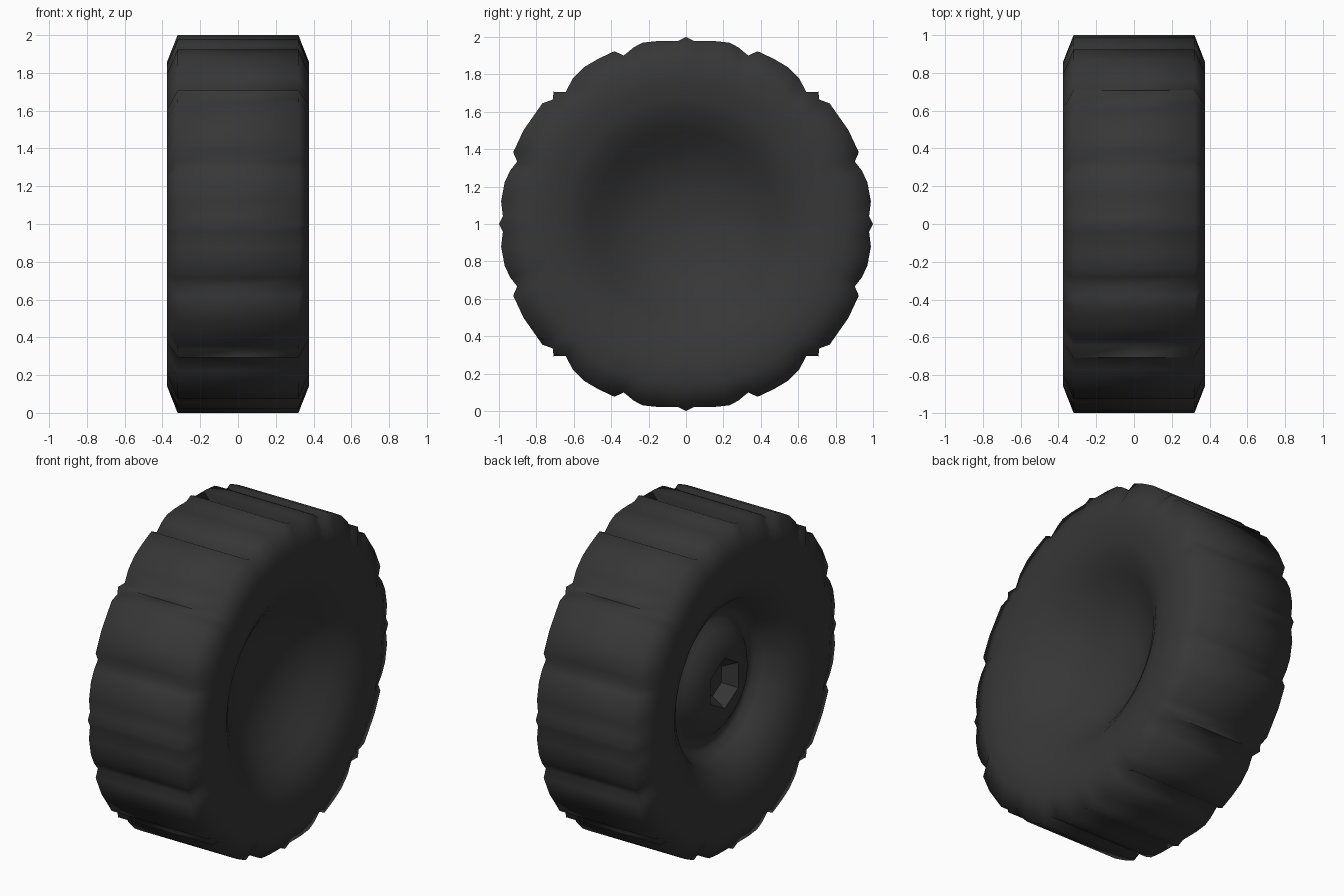
import bpy, bmesh, math

if "Cube" in bpy.data.objects:
    bpy.data.objects.remove(bpy.data.objects["Cube"])

rubber = bpy.data.materials.new("dark_rubber")
rubber.diffuse_color = (0.038, 0.038, 0.038, 1)
rubber.use_nodes = True
rubber.node_tree.nodes["Principled BSDF"].inputs["Base Color"].default_value = rubber.diffuse_color

# Lugs: (angle from top, radius) for a quarter turn, mirrored to all four
quarter = [(0, 1.0), (2.5, .98), (9, .99), (13.5, .997), (16.5, .985), (20.3, .96),
           (22.5, 1.0), (28, 1.0), (33, 1.0), (38, .985), (42.3, .955), (45, 1.0),
           (47, .975), (50, 1.003), (60, 1.003), (67.5, 1.0), (69.7, .962),
           (73, .982), (77, .995), (83, .996), (87.5, .98), (90, 1.0)]
half = quarter + [(180 - a, s) for a, s in reversed(quarter[:-1])]
full = half + [(360 - a, s) for a, s in reversed(half[1:-1])]


def radius(angle, lug, r, w):
    """Weight above 0 blends towards the lugs, below 0 gives a hexagon."""
    if w < 0:
        return r * math.cos(math.pi / 6) / math.cos(math.radians(angle % 60 - 30))
    return r * (1 + (lug - 1) * w)


# Cross-section (x, radius, weight): hub, left dish, tread, right bowl
socket = [(-0.18, 0.0, 0), (-0.18, 0.10, -1), (-0.262, 0.155, -1)]
hub = [(-0.255, 0.20, 0), (-0.235, 0.26, 0), (-0.20, 0.31, 0), (-0.165, 0.35, 0),
       (-0.15, 0.385, 0), (-0.165, 0.42, 0), (-0.21, 0.455, 0)]
side = [(0.375, 0.86, 0.25), (0.373, 0.76, 0), (0.363, 0.67, 0), (0.337, 0.59, 0), (0.28, 0.50, 0)]
tread = [(-0.32, 1.0, 1), (0.0, 1.0, 1), (0.32, 1.0, 1)]
bowl = [(0.21, 0.405, 0), (0.15, 0.29, 0), (0.115, 0.17, 0), (0.1, 0.0, 0)]
left_side = [(-x, r, w) for x, r, w in reversed(side)]

# Wheel: spin the section about the x axis
bm = bmesh.new()
rings = []
for x, r, w in socket + hub + left_side + tread + side + bowl:
    ring = []
    for a, lug in full:
        rr = radius(a, lug, r, w)
        t = math.radians(a)
        ring.append(bm.verts.new((x, rr * math.sin(t), 1 + rr * math.cos(t))))
    rings.append(ring)
n = len(full)
for p, q in zip(rings, rings[1:]):
    for i in range(n):
        j = (i + 1) % n
        bm.faces.new((p[i], p[j], q[j], q[i]))
bmesh.ops.remove_doubles(bm, verts=bm.verts, dist=0.0005)
bmesh.ops.recalc_face_normals(bm, faces=bm.faces)
mesh = bpy.data.meshes.new("wheel")
bm.to_mesh(mesh)
bm.free()
mesh.materials.append(rubber)
wheel = bpy.data.objects.new("wheel", mesh)
bpy.context.collection.objects.link(wheel)
wheel.select_set(True)
bpy.context.view_layer.objects.active = wheel
bpy.ops.object.shade_smooth_by_angle(angle=math.radians(70))

# Crisp edges on the six-sided socket
for e in mesh.edges:
    pts = [mesh.vertices[i].co for i in e.vertices]
    if all(c.x < 0 and math.hypot(c.y, c.z - 1) < 0.16 for c in pts):
        e.use_edge_sharp = True
